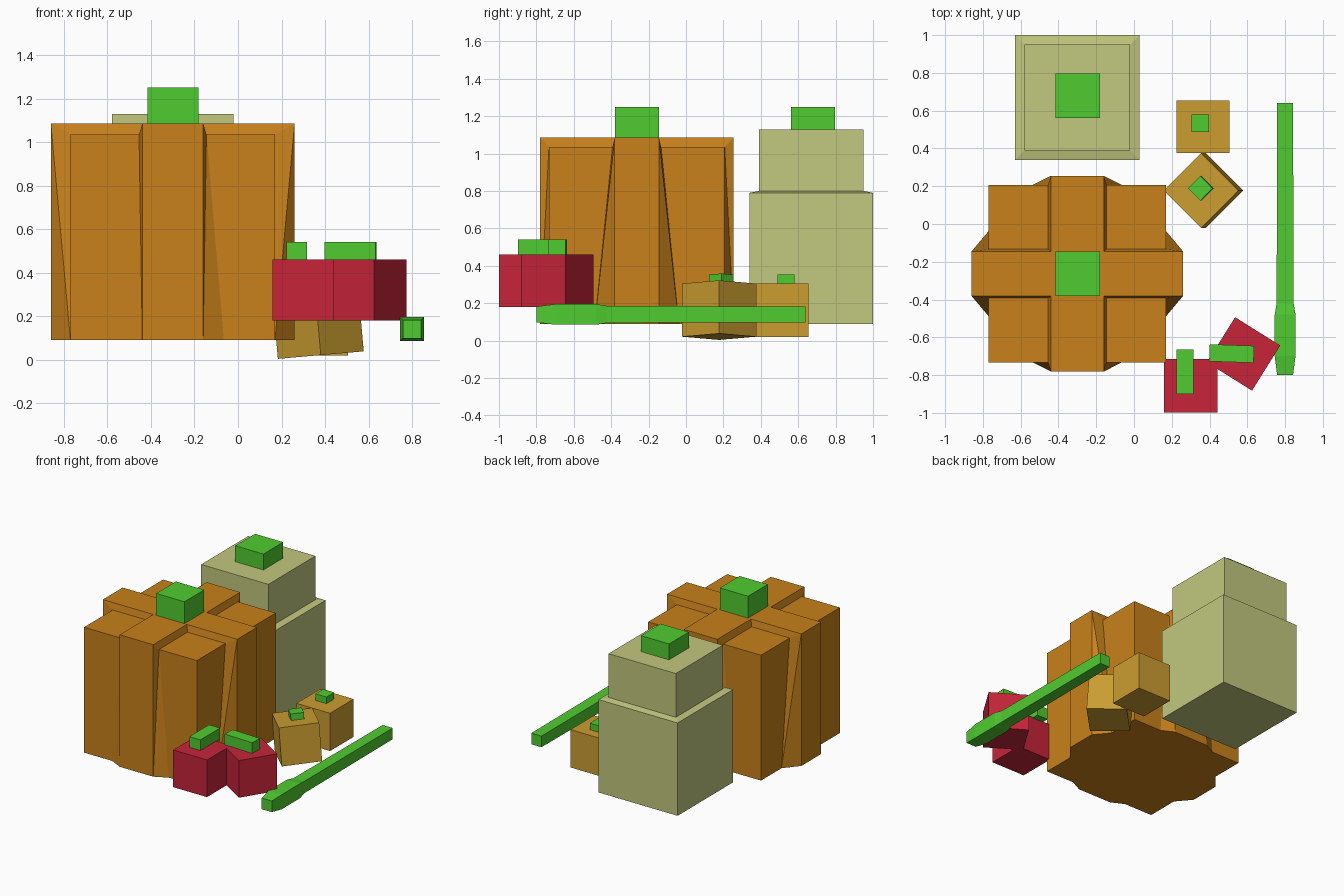
import bpy, bmesh
from math import radians
from mathutils import Matrix, Vector

if "Cube" in bpy.data.objects:
    bpy.data.objects.remove(bpy.data.objects["Cube"])


def material(name, rgb):
    m = bpy.data.materials.new(name)
    m.diffuse_color = (*rgb, 1)
    m.use_nodes = True
    m.node_tree.nodes["Principled BSDF"].inputs["Base Color"].default_value = m.diffuse_color
    return m


ORANGE = material("orange_skin", (0.58, 0.22, 0.011))
PALE = material("pale_skin", (0.54, 0.58, 0.21))
RED = material("red_skin", (0.57, 0.018, 0.042))
YELLOW = material("yellow_skin", (0.60, 0.34, 0.03))
GREEN = material("green_stem", (0.08, 0.60, 0.03))


def finish(name, bm, mat, matrix=Matrix()):
    bmesh.ops.remove_doubles(bm, verts=bm.verts, dist=0.0001)
    bmesh.ops.recalc_face_normals(bm, faces=bm.faces)
    me = bpy.data.meshes.new(name)
    bm.to_mesh(me)
    bm.free()
    me.materials.append(mat)
    ob = bpy.data.objects.new(name, me)
    ob.matrix_world = matrix
    bpy.context.collection.objects.link(ob)
    return ob


def box(name, center, size, mat, rot=Matrix()):
    bm = bmesh.new()
    bmesh.ops.create_cube(bm, size=1)
    bmesh.ops.scale(bm, verts=bm.verts, vec=size)
    return finish(name, bm, mat, Matrix.Translation(center) @ rot)


def square_loft(name, rings, mat, matrix):
    """Stack of square rings given as (half width, height)."""
    bm = bmesh.new()
    loops = [[bm.verts.new((x * r, y * r, h))
              for x, y in ((-1, -1), (1, -1), (1, 1), (-1, 1))] for r, h in rings]
    bm.faces.new(loops[0])
    bm.faces.new(loops[-1])
    for a, b in zip(loops, loops[1:]):
        for i in range(4):
            j = (i + 1) % 4
            bm.faces.new((a[i], a[j], b[j], b[i]))
    return finish(name, bm, mat, matrix)


# Pumpkin: one ribbed quadrant, mirrored in x and y
X, Y, HX, HY, C = 0.56, 0.518, 0.14, 0.118, 0.47
T, L, B = 0.995, 0.945, 0.0
P = {
    "A0": (X, 0, T), "A": (X, HY, T), "M": (HX, HY, T), "O": (0, 0, T),
    "N": (HX, 0, T), "K": (0, HY, T), "C": (HX, Y, T), "C0": (0, Y, T),
    "D": (C, 0.13, L), "E": (0.155, 0.13, L), "F": (0.155, C, L), "G": (C, C, L),
    "a0": (X, 0, B), "a": (X, HY, B), "d": (C, 0.225, B), "g": (C, C, B),
    "f": (0.235, C, B), "c": (HX, Y, B), "c0": (0, Y, B), "o": (0, 0, B),
}
bm = bmesh.new()
V = {k: bm.verts.new(p) for k, p in P.items()}
for face in ("O N M K", "N A0 A M", "K M C C0",             # raised cross
             "D G F E", "A D E M", "M E F C",               # lower corner lobe
             "A0 a0 a A", "A a d", "A d D", "D d g G",      # side walls
             "G g f F", "F f c", "F c C", "C c c0 C0",
             "o c0 c f g d a a0"):                          # underside
    bm.faces.new([V[k] for k in face.split()])
pumpkin = finish("pumpkin", bm, ORANGE, Matrix.Translation((-0.30, -0.263, 0.09)))
mirror = pumpkin.modifiers.new("mirror", 'MIRROR')
mirror.use_axis = (True, True, False)
box("pumpkin_stem", (-0.298, -0.263, 1.165), (0.235, 0.235, 0.17), GREEN)

# Tall pale squash with a stepped shoulder
square_loft("squash", [(0.33, 0.09), (0.33, 0.79), (0.28, 0.80), (0.28, 1.13)],
            PALE, Matrix.Translation((-0.30, 0.67, 0)))
box("squash_stem", (-0.298, 0.678, 1.187), (0.235, 0.235, 0.126), GREEN)

# Red tomatoes with flat stems
Z = lambda deg: Matrix.Rotation(radians(deg), 4, 'Z')
box("tomato_front", (0.30, -0.857, 0.32), (0.282, 0.284, 0.28), RED)
box("tomato_front_stem", (0.27, -0.782, 0.498), (0.092, 0.235, 0.084), GREEN)
box("tomato_turned", (0.58, -0.688, 0.32), (0.282, 0.282, 0.28), RED, Z(-32))
box("tomato_turned_stem", (0.517, -0.686, 0.498), (0.235, 0.09, 0.084), GREEN, Z(-2))

# Yellow gourds, the second turned and tipped
box("gourd_back", (0.365, 0.515, 0.162), (0.28, 0.28, 0.285), YELLOW)
box("gourd_back_stem", (0.35, 0.534, 0.327), (0.092, 0.092, 0.054), GREEN)
tilt = Matrix.Rotation(radians(-5), 4, 'Y') @ Z(45)
base = Vector((0.368, 0.177, 0.163))
box("gourd_tipped", base, (0.28, 0.28, 0.285), YELLOW, tilt)
box("gourd_tipped_stem", base + Vector((-0.014, 0.012, 0.163)), (0.092, 0.092, 0.054), GREEN, tilt)

# Long green stalk with a thick bulb end, lofted along y
square_loft("stalk", [(0.042, -0.64), (0.045, 0.42), (0.055, 0.48),
                      (0.055, 0.70), (0.042, 0.80)], GREEN,
            Matrix.Translation((0.80, 0, 0.14)) @ Matrix.Rotation(radians(90), 4, 'X'))
